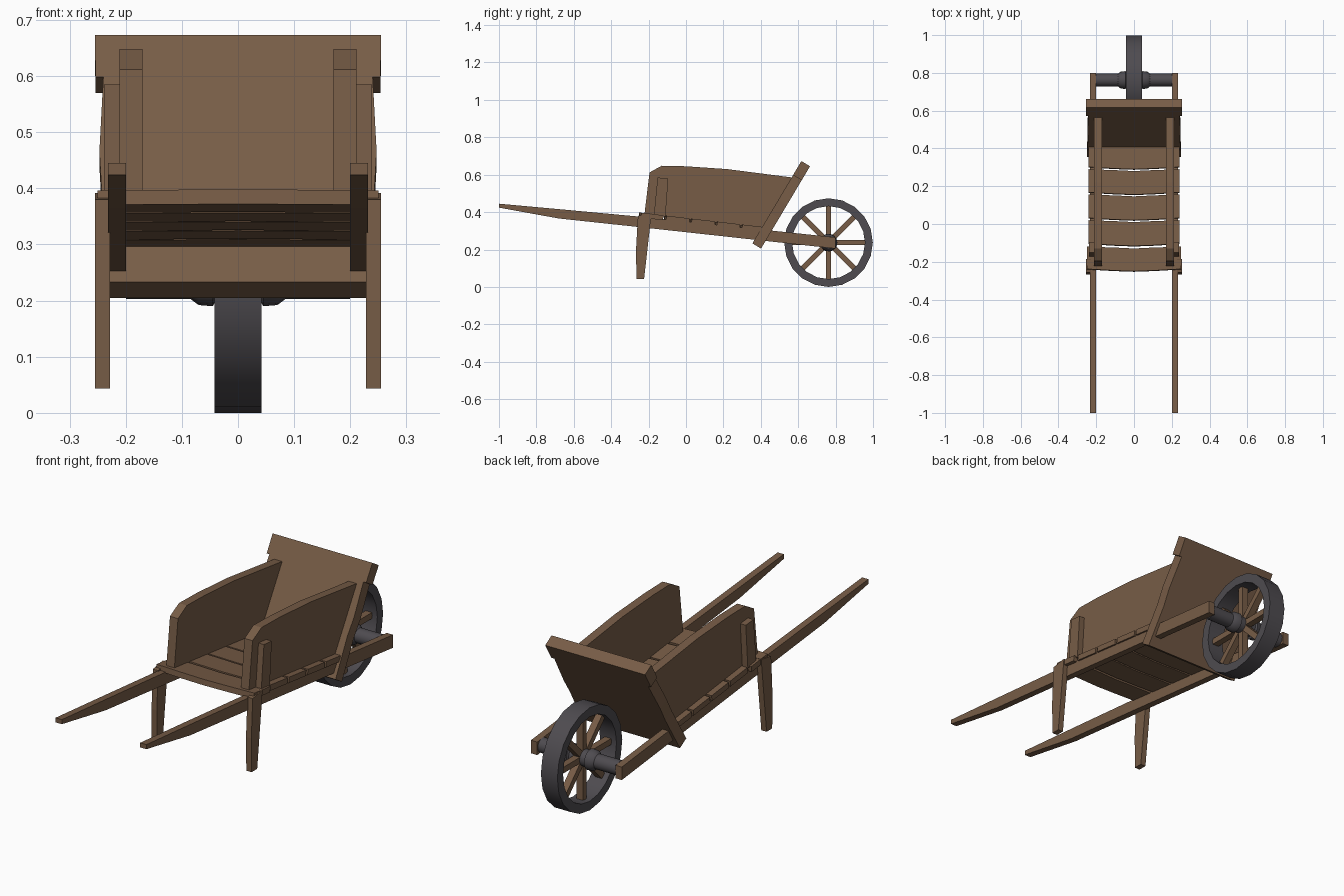
import bpy, bmesh, math
from mathutils import Vector, Matrix

if "Cube" in bpy.data.objects:
    bpy.data.objects.remove(bpy.data.objects["Cube"])


def material(name, rgb):
    m = bpy.data.materials.new(name)
    m.diffuse_color = (*rgb, 1)
    m.use_nodes = True
    m.node_tree.nodes["Principled BSDF"].inputs["Base Color"].default_value = m.diffuse_color
    return m


WOOD = material("brown wood", (0.185, 0.108, 0.062))
METAL = material("dark grey metal", (0.077, 0.071, 0.08))


def finish(name, bm, mat):
    bmesh.ops.recalc_face_normals(bm, faces=bm.faces)
    me = bpy.data.meshes.new(name)
    bm.to_mesh(me)
    bm.free()
    me.materials.append(mat)
    ob = bpy.data.objects.new(name, me)
    bpy.context.collection.objects.link(ob)
    return ob


def prism(name, pts, offset, mat=WOOD):
    """Planar outline swept along an offset vector."""
    bm = bmesh.new()
    a = [bm.verts.new(p) for p in pts]
    b = [bm.verts.new(Vector(p) + Vector(offset)) for p in pts]
    n = len(pts)
    bm.faces.new(a)
    bm.faces.new(b[::-1])
    for i in range(n):
        bm.faces.new((a[i], a[(i + 1) % n], b[(i + 1) % n], b[i]))
    return finish(name, bm, mat)


def pair(name, profile, x0, x1):
    """Side profile (y, z) made on both sides of the barrow."""
    for side, s in (("left", -1), ("right", 1)):
        prism(f"{side}_{name}", [(s * x0, y, z) for y, z in profile], (s * (x1 - x0), 0, 0))


def lathe(name, profile, n, mat, closed=False):
    """Profile (x, radius) turned about the wheel axis."""
    bm = bmesh.new()
    rings = []
    for i in range(n):
        t = 2 * math.pi * i / n
        rings.append([bm.verts.new((x, CY + r * math.cos(t), CZ + r * math.sin(t))) for x, r in profile])
    m = len(profile)
    for i in range(n):
        p, q = rings[i], rings[(i + 1) % n]
        for j in range(m if closed else m - 1):
            k = (j + 1) % m
            bm.faces.new((p[j], p[k], q[k], q[j]))
    if not closed:
        bm.faces.new([r[0] for r in rings])
        bm.faces.new([r[-1] for r in rings])
    ob = finish(name, bm, mat)
    ob.data.shade_smooth()
    ob.data.set_sharp_from_angle(angle=math.radians(35))
    return ob


CY, CZ, R = 0.762, 0.237, 0.237

# handle rails, legs, side boards and their stakes
pair("handle_rail", [(-1, 0.445), (-0.68, 0.416), (-0.25, 0.376), (0.8, 0.265),
                     (0.8, 0.205), (-0.25, 0.32), (-0.68, 0.366), (-1, 0.424)], 0.2, 0.232)
pair("leg", [(-0.257, 0.38), (-0.185, 0.392), (-0.195, 0.3), (-0.224, 0.043),
             (-0.265, 0.043), (-0.267, 0.2)], 0.228, 0.255)
pair("side_board", [(-0.222, 0.39), (-0.195, 0.612), (-0.13, 0.648), (0.0, 0.645),
                    (0.22, 0.63), (0.57, 0.585), (0.405, 0.315)], 0.17, 0.211)
pair("stake", [(-0.172, 0.38), (-0.152, 0.585), (-0.095, 0.58), (-0.11, 0.375)], 0.209, 0.239)


# floor planks laid along the sloping rails, edges slightly bowed
def floor_z(y):
    return 0.398 - 0.117 * (y + 0.25)


edges = [(-0.238, -0.12), (-0.104, 0.02), (0.032, 0.156), (0.168, 0.29), (0.302, 0.42)]
for i, (a, b) in enumerate(edges):
    w = 0.25 if i == 0 else 0.24
    bow = -0.012
    outline = [(-w, a), (-0.1, a + bow * 0.7), (0, a + bow), (0.1, a + bow * 0.7), (w, a),
               (w, b), (0.1, b + bow * 0.4), (0, b + bow * 0.8), (-0.1, b + bow * 0.4), (-w, b)]
    prism(f"floor_plank_{i + 1}", [(x, y, floor_z(y)) for x, y in outline], (0, -0.003, -0.026))

# leaning front board with a wider top edge
half = [(0.25, 0.0), (0.243, 0.37), (0.247, 0.53), (0.24, 0.83), (0.254, 0.83), (0.255, 1.0)]
outline = half + [(-x, t) for x, t in half[::-1]]
prism("head_board", [(x, 0.355 + 0.262 * t, 0.233 + 0.44 * t) for x, t in outline],
      (0, 0.046, -0.028))

# wheel: rim, spokes, hub with axle
lathe("wheel_rim", [(-0.042, R), (0.042, R), (0.042, 0.195), (-0.042, 0.195)], 20, METAL, True)
lathe("hub_and_axle", [(-0.2, 0.034), (-0.085, 0.034), (-0.07, 0.045), (-0.045, 0.047), (-0.04, 0.038),
                       (0.04, 0.038), (0.045, 0.047), (0.07, 0.045), (0.085, 0.034), (0.2, 0.034)], 16, METAL)
for i in range(8):
    rot = Matrix.Rotation(i * math.pi / 4, 4, 'X')
    base = [(-0.016, -0.014, 0.025), (0.016, -0.014, 0.025), (0.016, 0.014, 0.025), (-0.016, 0.014, 0.025)]
    prism(f"spoke_{i + 1}", [rot @ Vector(p) + Vector((0, CY, CZ)) for p in base],
          rot @ Vector((0, 0, 0.178)))
